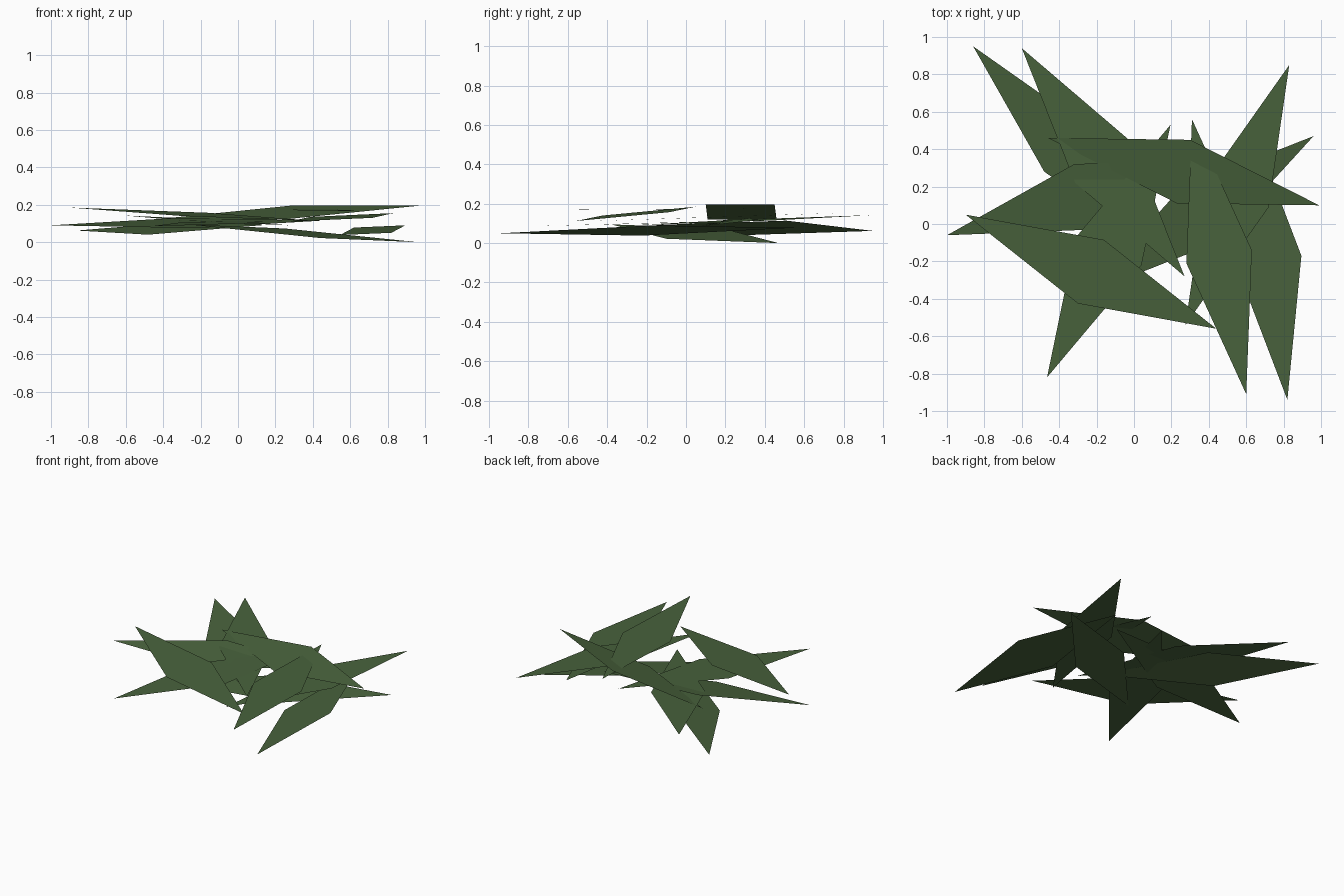
import bpy
from mathutils import Vector

if "Cube" in bpy.data.objects:
    bpy.data.objects.remove(bpy.data.objects["Cube"])

green = bpy.data.materials.new("leaf_green")
green.diffuse_color = (0.065, 0.122, 0.045, 1)
green.use_nodes = True
green.node_tree.nodes["Principled BSDF"].inputs["Base Color"].default_value = green.diffuse_color


def leaf(name, tip, side, base):
    """Flat rhombus leaf: the fourth corner mirrors the side corner."""
    t, s, b = Vector(tip), Vector(side), Vector(base)
    corners = [t, s, b, t + b - s]
    if (s - t).cross(b - t).z < 0:      # keep the face pointing up
        corners.reverse()
    mesh = bpy.data.meshes.new(name)
    mesh.from_pydata(corners, [], [(0, 1, 2, 3)])
    mesh.materials.append(green)
    bpy.context.collection.objects.link(bpy.data.objects.new(name, mesh))


# Scattered leaves: tip, one side corner, opposite tip
leaf("leaf_top", (-.46, .46, .12), (.30, .45, .197), (.99, .10, .197))
leaf("leaf_back_left_low", (-.86, .95, .062), (-.48, .28, .04), (.145, -.16, .092))
leaf("leaf_back_left_high", (-.60, .94, .142), (-.015, .44, .115), (.27, -.28, .09))
leaf("leaf_front_left", (-.90, .05, .185), (-.30, -.425, .14), (.44, -.56, .112))
leaf("leaf_left", (-1.0, -.06, .09), (-.32, .32, .13), (.45, .35, .115))
leaf("leaf_front", (-.465, -.82, .085), (-.31, -.07, .105), (.195, .53, .12))
leaf("leaf_right_low", (.82, -.94, .05), (.895, -.17, .09), (.62, .55, .078))
leaf("leaf_right_high", (.60, -.91, .167), (.63, -.14, .172), (.31, .56, .176))
leaf("leaf_back_right", (.83, .85, .155), (.72, .09, .13), (.275, -.54, .11))
leaf("leaf_bottom", (.96, .47, 0), (.44, -.10, .022), (-.27, -.38, .095))
